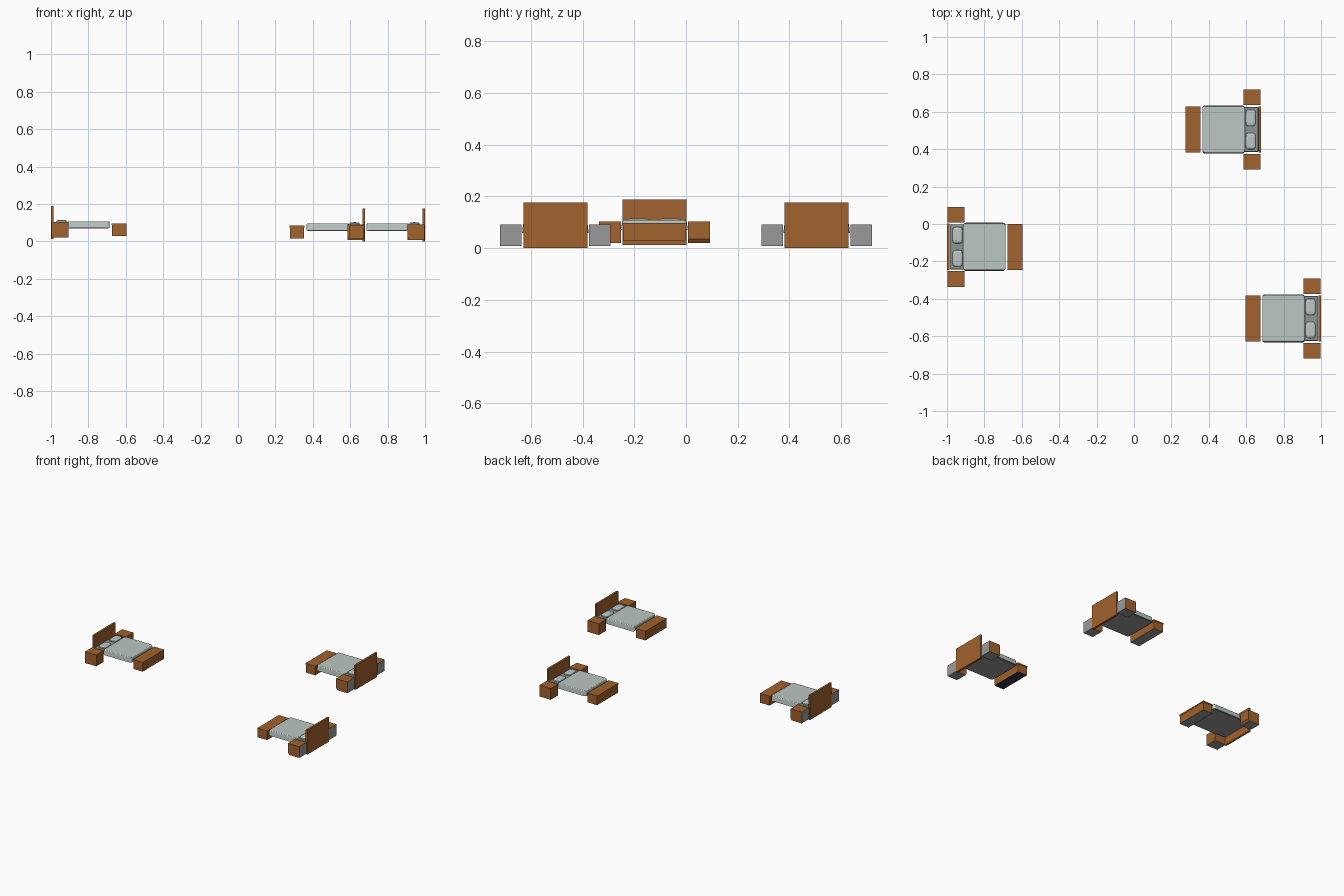
import bpy, bmesh, math
from mathutils import Matrix, Vector

if "Cube" in bpy.data.objects:
    bpy.data.objects.remove(bpy.data.objects["Cube"])


def material(name, rgb):
    m = bpy.data.materials.new(name)
    m.diffuse_color = (*rgb, 1)
    m.use_nodes = True
    m.node_tree.nodes["Principled BSDF"].inputs["Base Color"].default_value = m.diffuse_color
    return m


WOOD = material("warm wood", (0.36, 0.122, 0.026))
LINEN = material("pale linen", (0.50, 0.57, 0.55))
SHEET = material("grey sheet", (0.27, 0.30, 0.31))
GREY = material("plain grey", (0.32, 0.32, 0.32))
DARK = material("dark underside", (0.03, 0.03, 0.06))


def box_mesh(x0, x1, y0, y1, z0, z1):
    bm = bmesh.new()
    bmesh.ops.create_cube(bm, size=1)
    for v in bm.verts:
        v.co = Vector((x1 if v.co.x > 0 else x0,
                       y1 if v.co.y > 0 else y0,
                       z1 if v.co.z > 0 else z0))
    return bm


def finish(bm, name, place, mats, rule=None):
    """Colour faces by a rule on the local normal, then place in the world."""
    bmesh.ops.recalc_face_normals(bm, faces=bm.faces)
    for f in bm.faces:
        f.material_index = rule(f.normal) if rule else 0
    bm.transform(place)
    me = bpy.data.meshes.new(name)
    bm.to_mesh(me)
    bm.free()
    for m in mats:
        me.materials.append(m)
    ob = bpy.data.objects.new(name, me)
    bpy.context.collection.objects.link(ob)


def underside(n):
    return 1 if n.z < -0.9 else 0


def back_or_underside(n):
    return 1 if n.z < -0.9 or n.x < -0.9 else 0


def build_bed(tag, place, bench_bottom):
    # headboard
    finish(box_mesh(0, 0.014, -0.124, 0.124, 0, 0.177),
           tag + "_headboard", place, [WOOD])

    # mattress
    bm = box_mesh(0.015, 0.308, -0.12, 0.12, 0.057, 0.089)
    edges = [e for e in bm.edges if sum(v.co.z for v in e.verts) > 0.13]
    bmesh.ops.bevel(bm, geom=edges, offset=0.005, segments=2, affect='EDGES', profile=0.5)
    finish(bm, tag + "_mattress", place, [SHEET, GREY], underside)

    # duvet with rounded corners and a flared hem
    bm = box_mesh(0.087, 0.314, -0.125, 0.125, 0.059, 0.096)
    upright = [e for e in bm.edges
               if abs(e.verts[0].co.z - e.verts[1].co.z) > 0.01]
    bmesh.ops.bevel(bm, geom=upright, offset=0.014, segments=4, affect='EDGES', profile=0.5)
    rim = [e for e in bm.edges if all(v.co.z > 0.09 for v in e.verts)]
    bmesh.ops.bevel(bm, geom=rim, offset=0.006, segments=3, affect='EDGES', profile=0.5)
    for v in bm.verts:
        if v.co.z < 0.065:
            v.co.y *= 1.03
    finish(bm, tag + "_duvet", place, [LINEN, GREY], underside)

    # bench: body with a slightly wider lid
    finish(box_mesh(0.327, 0.403, -0.121, 0.121, 0.017, 0.076),
           tag + "_bench_body", place, [WOOD, bench_bottom], underside)
    finish(box_mesh(0.325, 0.405, -0.123, 0.123, 0.075, 0.085),
           tag + "_bench_lid", place, [WOOD])

    for side, s in (("left", -1), ("right", 1)):
        # nightstand, its front cut back at the foot
        bm = box_mesh(0.003, 0.094, 0.13 * s, 0.214 * s, 0.009, 0.091)
        front = [e for e in bm.edges
                 if all(v.co.x > 0.09 for v in e.verts)
                 and all(v.co.z < 0.05 for v in e.verts)]
        bmesh.ops.bevel(bm, geom=front, offset=0.011, segments=1, affect='EDGES')
        for v in bm.verts:
            if 0.015 < v.co.z < 0.05:
                v.co.z = 0.024
        finish(bm, f"{tag}_{side}_nightstand", place, [WOOD, GREY], back_or_underside)

        # pillow: cushion with thin edges and drawn-in sides
        bm = bmesh.new()
        bmesh.ops.create_uvsphere(bm, u_segments=24, v_segments=10, radius=1)
        for v in bm.verts:
            x, y, z = v.co
            v.co = Vector((
                0.0565 + 0.027 * math.copysign(abs(x) ** 0.45, x),
                s * 0.062 + 0.044 * math.copysign(abs(y) ** 0.45, y),
                0.093 + 0.010 * math.copysign(abs(z) ** 0.7, z)))
        finish(bm, f"{tag}_{side}_pillow", place, [LINEN])


# three bed sets: (head x, centre y, base z, turned round, bench underside)
SETS = [(-1.0, -0.122, 0.012, False, GREY),
        (0.68, 0.505, 0.0, True, GREY),
        (1.0, -0.505, 0.0, True, DARK)]
for i, (x, y, z, turned, bottom) in enumerate(SETS, 1):
    place = Matrix.Translation((x, y, z)) @ Matrix.Rotation(math.pi if turned else 0, 4, 'Z')
    build_bed(f"bed_{i}", place, bottom)
